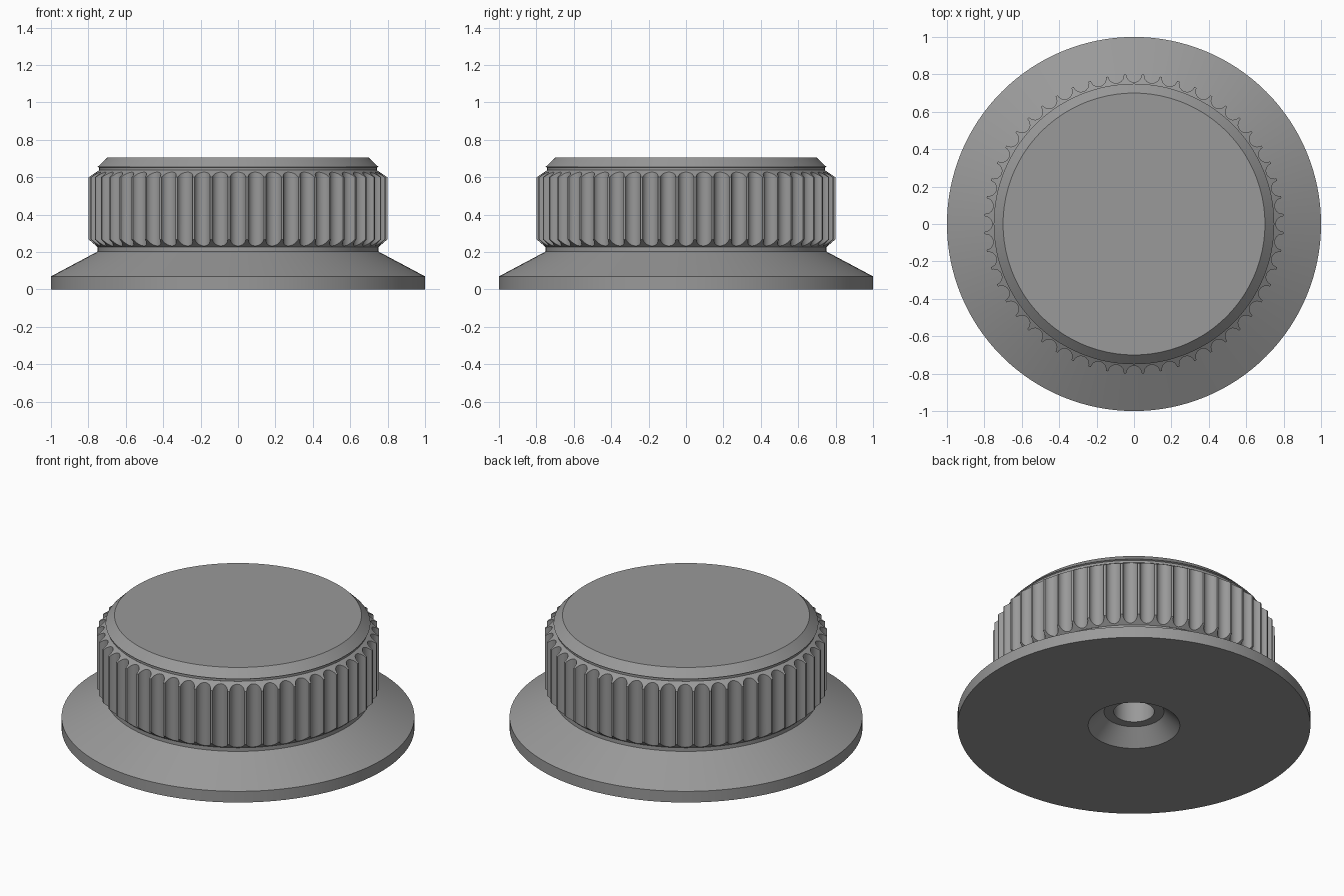
import bpy, bmesh, math

if "Cube" in bpy.data.objects:
    bpy.data.objects.remove(bpy.data.objects["Cube"])

grey = bpy.data.materials.new("mid_grey")
grey.diffuse_color = (0.32, 0.32, 0.32, 1)
grey.use_nodes = True
grey.node_tree.nodes["Principled BSDF"].inputs["Base Color"].default_value = grey.diffuse_color


def loft(name, columns, close_start=False, close_end=False):
    """Closed surface around z from vertical columns of (x, y, z) points."""
    bm = bmesh.new()
    cols = [[bm.verts.new(p) for p in col] for col in columns]
    n = len(cols)
    for i in range(n):
        a, b = cols[i], cols[(i + 1) % n]
        for j in range(len(a) - 1):
            bm.faces.new((a[j], b[j], b[j + 1], a[j + 1]))
    if close_start:
        bm.faces.new([c[0] for c in reversed(cols)])
    if close_end:
        bm.faces.new([c[-1] for c in cols])
    mesh = bpy.data.meshes.new(name)
    bm.to_mesh(mesh)
    bm.free()
    mesh.materials.append(grey)
    obj = bpy.data.objects.new(name, mesh)
    bpy.context.collection.objects.link(obj)
    bpy.ops.object.select_all(action='DESELECT')
    obj.select_set(True)
    bpy.context.view_layer.objects.active = obj
    bpy.ops.object.shade_smooth_by_angle(angle=math.radians(25))
    return obj


def lathe(name, profile, steps=128, **caps):
    angles = [2 * math.pi * i / steps for i in range(steps)]
    return loft(name, [[(r * math.cos(t), r * math.sin(t), z) for r, z in profile]
                       for t in angles], **caps)


# Flange with a stepped, countersunk blind hole underneath
lathe("base_flange", [(0.115, 0.50), (0.115, 0.09), (0.17, 0.09), (0.26, 0.0),
                      (1.0, 0.0), (1.0, 0.07), (0.75, 0.203), (0.75, 0.226)],
      close_start=True)

# Chamfered top cap and the narrow neck beneath it
lathe("top_cap", [(0.742, 0.638), (0.742, 0.652), (0.75, 0.656), (0.70, 0.705)],
      close_end=True)

# Fluted grip: round grooves cut into a ring with chamfered ends
FLUTES, OUTER, GROOVE, SEGS = 52, 0.80, 0.042, 10
columns = []
for k in range(FLUTES):
    middle = 2 * math.pi * k / FLUTES
    for s in range(SEGS + 1):
        phi = math.pi * (s / SEGS - 0.5)
        x, y = OUTER - GROOVE * math.cos(phi), GROOVE * math.sin(phi)
        r, t = min(OUTER, math.hypot(x, y)), middle + math.atan2(y, x)
        low = 0.226 + (r - 0.75) / 0.05 * 0.042
        high = 0.638 - (r - 0.742) / 0.058 * 0.038
        ring = [(0.75, 0.226), (r, low), (r, high), (0.742, 0.638)]
        columns.append([(q * math.cos(t), q * math.sin(t), z) for q, z in ring])
loft("fluted_grip", columns)
